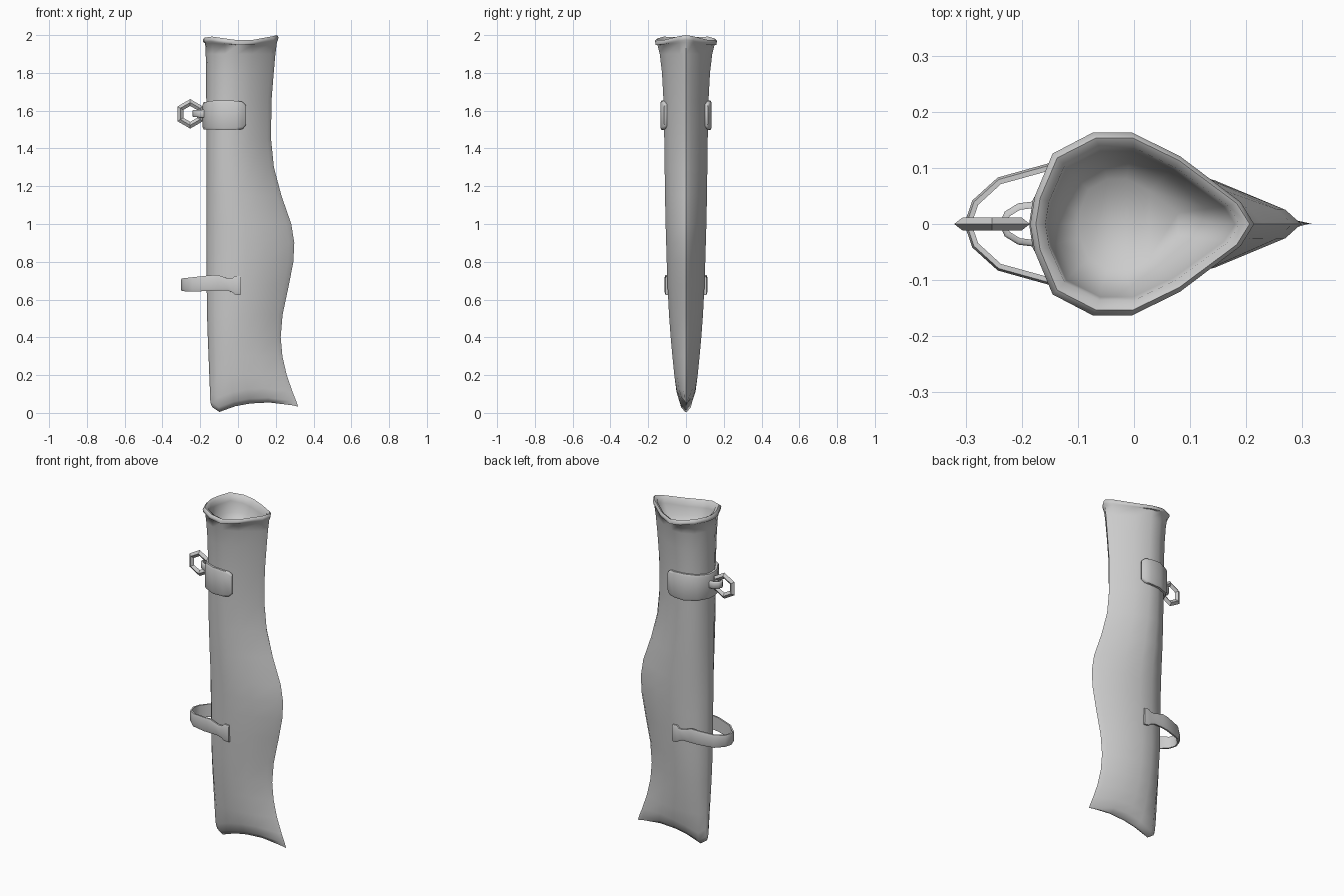
import bpy, bmesh, math
from mathutils import Vector

# Half teardrop cross-section: u runs back to blade edge, v is relative half width
U = [0, .02, .1, .28, .455, .67, .94, 1]
V = [0, .3, .77, 1, 1, .74, .24, 0]
BOTTOM = [.05, .03, .005, .035, .05, .055, .04, .033]      # wavy lower edge
TOP = [-.012, -.012, -.008, -.018, -.027, -.025, -.006, 0]  # wavy mouth
N = 14


def finish(name, bm, angle=50):
    bmesh.ops.recalc_face_normals(bm, faces=bm.faces)
    me = bpy.data.meshes.new(name)
    bm.to_mesh(me)
    bm.free()
    ob = bpy.data.objects.new(name, me)
    bpy.context.collection.objects.link(ob)
    bpy.ops.object.select_all(action='DESELECT')
    ob.select_set(True)
    bpy.context.view_layer.objects.active = ob
    bpy.ops.object.shade_smooth_by_angle(angle=math.radians(angle))
    return ob


def strip(name, half, thick, bevel):
    """Mirrored strap: half = (x, y, z low, z high), running from the back centre to one end."""
    pts = [(x, -y, a, b) for x, y, a, b in reversed(half[1:])] + half
    bm = bmesh.new()
    rows = []
    for k, (x, y, a, b) in enumerate(pts):
        p, q = pts[max(k - 1, 0)], pts[min(k + 1, len(pts) - 1)]
        n = Vector((q[1] - p[1], p[0] - q[0], 0)).normalized() * thick / 2
        c = bevel
        prof = [(-1, a), (.4, a), (1, a + c), (1, b - c), (.4, b), (-1, b)]
        rows.append([bm.verts.new((x - n.x * s, y - n.y * s, z)) for s, z in prof])
    m = len(rows[0])
    for r, s in zip(rows, rows[1:]):
        for i in range(m):
            bm.faces.new((r[i], r[(i + 1) % m], s[(i + 1) % m], s[i]))
    bm.faces.new(rows[0])
    bm.faces.new(rows[-1])
    return finish(name, bm, 60)


# Scabbard body: z, back x, edge x, half width, bottom weight, top weight
ROWS = [(0, -.145, .318, .006, 1, 0), (.025, -.148, .31, .033, 1, 0),
        (.075, -.149, .29, .05, 1, 0), (.2, -.152, .258, .062, 0, 0),
        (.3, -.156, .235, .072, 0, 0), (.4, -.16, .226, .081, 0, 0),
        (.52, -.164, .236, .09, 0, 0), (.68, -.166, .27, .098, 0, 0),
        (.8, -.167, .293, .102, 0, 0), (.9, -.168, .298, .105, 0, 0),
        (1.0, -.168, .282, .108, 0, 0), (1.15, -.168, .23, .111, 0, 0),
        (1.3, -.168, .19, .113, 0, 0), (1.45, -.168, .175, .115, 0, 0),
        (1.65, -.168, .177, .119, 0, 0), (1.8, -.169, .189, .127, 0, 0),
        (1.9, -.171, .198, .139, 0, 0), (1.962, -.174, .206, .151, 0, .5),
        (1.975, -.184, .212, .162, 0, 1), (1.99, -.185, .214, .163, 0, 1),
        (2.0, -.175, .206, .153, 0, 1), (1.99, -.158, .188, .136, 0, 1),
        (1.96, -.154, .18, .13, 0, 1), (1.89, -.14, .15, .115, 0, 0),
        (1.84, -.1, .09, .08, 0, 0)]
bm = bmesh.new()
rings = []
for z, xl, xr, hw, wb, wt in ROWS:
    ring = []
    for j in range(N):
        i, s = (j, -1) if j < 8 else (N - j, 1)
        ring.append(bm.verts.new((xl + (xr - xl) * U[i], s * hw * V[i],
                                  z + wb * BOTTOM[i] + wt * TOP[i])))
    rings.append(ring)
for a, b in zip(rings, rings[1:]):
    for i in range(N):
        bm.faces.new((a[i], a[(i + 1) % N], b[(i + 1) % N], b[i]))
for r in (rings[0], rings[-1]):
    bm.faces.new((r[0], r[1], r[-1]))
    for i in range(1, 6):
        bm.faces.new((r[i], r[i + 1], r[N - i - 1], r[N - i]))
    bm.faces.new((r[6], r[7], r[8]))
finish("scabbard_body", bm, 60)

# Upper band wrapped around the back
strip("upper_band", [(-.178, 0, 1.5, 1.645), (-.172, .04, 1.5, 1.645), (-.14, .097, 1.5, 1.652),
                     (-.075, .126, 1.497, 1.655), (-.01, .126, 1.499, 1.652),
                     (.022, .118, 1.502, 1.647), (.038, .108, 1.52, 1.632)], .018, .012)

# Lower carrying loop standing off the back
strip("lower_loop", [(-.296, 0, .645, .712), (-.283, .038, .644, .713), (-.24, .077, .642, .718),
                     (-.15, .102, .646, .728), (-.11, .106, .648, .731), (-.055, .107, .648, .712),
                     (-.03, .107, .638, .712), (-.015, .106, .626, .726), (.014, .103, .624, .724)],
      .013, .012)

# Small bracket holding the ring
strip("ring_bracket", [(-.234, 0, 1.566, 1.604), (-.226, .018, 1.566, 1.604),
                       (-.205, .031, 1.565, 1.604), (-.165, .036, 1.562, 1.606)], .012, .004)

# Hexagonal hanging ring with a diamond section
bm = bmesh.new()
loops = []
for k in range(6):
    t = math.radians(90 + 60 * k)
    loops.append([bm.verts.new((-.253 + r * math.cos(t), y, 1.583 + r * math.sin(t)))
                  for r, y in ((.078, 0), (.06, .012), (.042, 0), (.06, -.012))])
for k in range(6):
    a, b = loops[k], loops[(k + 1) % 6]
    for i in range(4):
        bm.faces.new((a[i], a[(i + 1) % 4], b[(i + 1) % 4], b[i]))
finish("hanging_ring", bm, 30)
